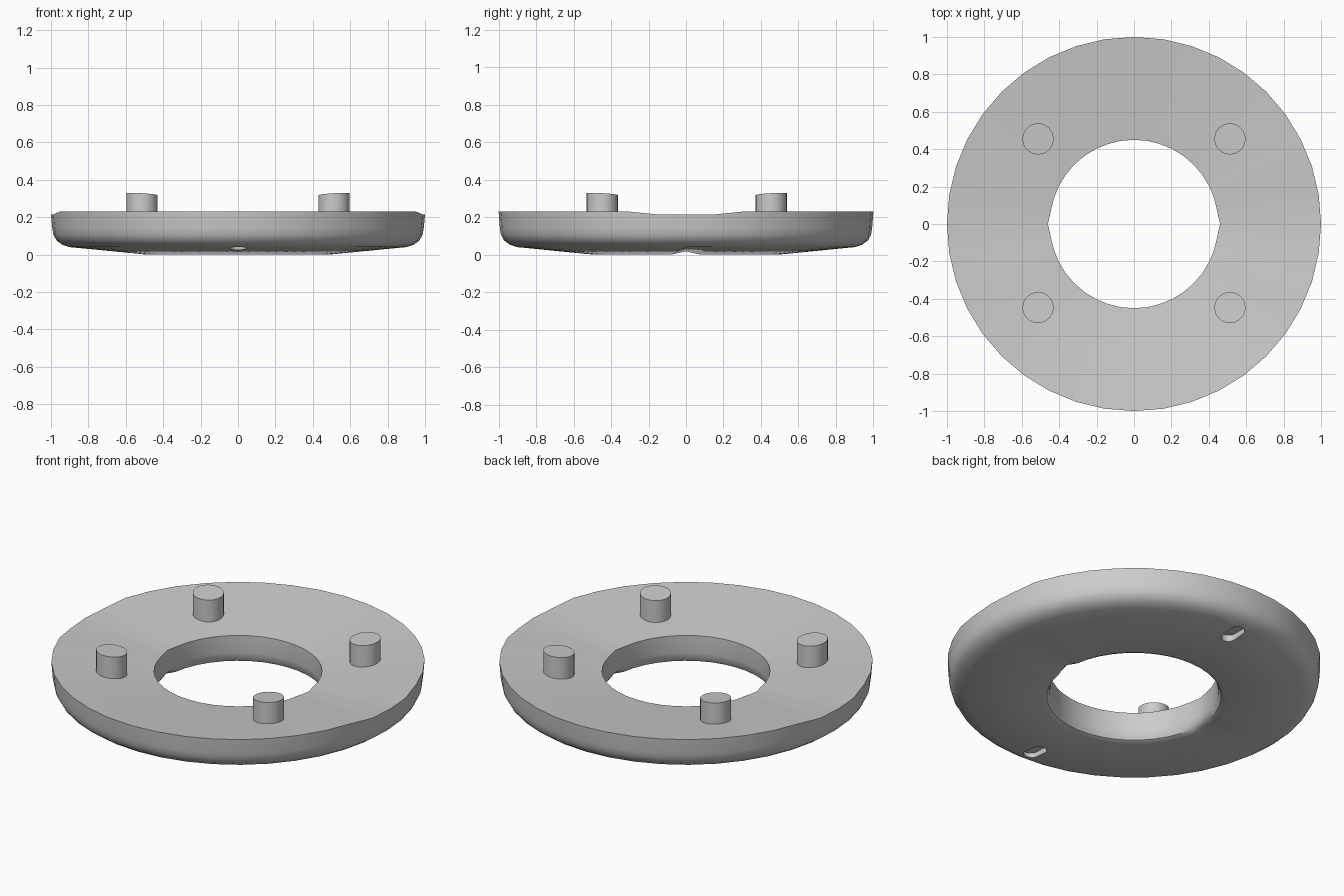
import bpy, bmesh, math
from mathutils import Vector

if "Cube" in bpy.data.objects:
    bpy.data.objects.remove(bpy.data.objects["Cube"])

SEG = 40


def make_object(name, bm):
    bmesh.ops.recalc_face_normals(bm, faces=bm.faces[:])
    mesh = bpy.data.meshes.new(name)
    bm.to_mesh(mesh)
    bm.free()
    ob = bpy.data.objects.new(name, mesh)
    bpy.context.collection.objects.link(ob)
    return ob


def smooth(ob):
    bpy.ops.object.select_all(action='DESELECT')
    ob.select_set(True)
    bpy.context.view_layer.objects.active = ob
    bpy.ops.object.shade_smooth_by_angle(angle=math.radians(35))


# Ring body: lathed cross-section (radius, height), top dished toward the hole
profile = [(0.45, 0.17), (0.45, 0.07), (0.455, 0.035), (0.468, 0.012), (0.495, 0.0),
           (0.90, 0.04), (0.94, 0.053), (0.97, 0.075), (0.987, 0.105), (0.993, 0.14),
           (1.0, 0.23)]
n = len(profile)
bm = bmesh.new()
rings = []
for i in range(SEG):
    a = 2 * math.pi * i / SEG
    half = i % (SEG // 2)
    side = half == 0
    near_side = half in (0, 1, SEG // 2 - 1)
    ring = []
    for j, (r, z) in enumerate(profile):
        # small relief of the hole and of the rim at the two sides
        if side and j < 4:
            r += 0.01
        if side and j in (3, 4):
            z += 0.018
        if near_side and j == n - 1:
            z -= 0.015
        ring.append(bm.verts.new((r * math.cos(a), r * math.sin(a), z)))
    rings.append(ring)
for i in range(SEG):
    p, q = rings[i], rings[(i + 1) % SEG]
    for j in range(n):
        k = (j + 1) % n
        bm.faces.new((p[j], q[j], q[k], p[k]))
body = make_object("ring_body", bm)

# Rounded slots in the underside, front and back
for s in (-1, 1):
    bm = bmesh.new()
    outline = []
    for i in range(20):
        a = 2 * math.pi * (i + 0.5) / 20
        y = 0.042 * math.sin(a)
        y += 0.033 if y > 0 else -0.033
        outline.append(bm.verts.new((0.042 * math.cos(a), s * 0.825 + y, -0.05)))
    face = bm.faces.new(outline)
    ext = bmesh.ops.extrude_face_region(bm, geom=[face])
    for v in ext["geom"]:
        if isinstance(v, bmesh.types.BMVert):
            v.co.z = 0.065
    cutter = make_object("slot_cutter", bm)
    cutter.hide_render = True
    mod = body.modifiers.new("slot", 'BOOLEAN')
    mod.operation = 'DIFFERENCE'
    mod.solver = 'EXACT'
    mod.object = cutter
    bpy.context.view_layer.objects.active = body
    bpy.ops.object.modifier_apply(modifier=mod.name)
    bpy.data.objects.remove(cutter)
smooth(body)

# Four pegs, tops tilted up toward the outside
for name, sx, y in (("back_left", -1, 0.455), ("back_right", 1, 0.455),
                    ("front_left", -1, -0.447), ("front_right", 1, -0.447)):
    bm = bmesh.new()
    bmesh.ops.create_cone(bm, cap_ends=True, segments=32, radius1=0.083,
                          radius2=0.083, depth=0.2)
    out = Vector((sx, 1 if y > 0 else -1))
    for v in bm.verts:
        if v.co.z > 0:
            v.co.z = 0.323 + 0.06 * v.co.xy.dot(out)
        else:
            v.co.z = 0.15
        v.co.x += sx * 0.513
        v.co.y += y
    smooth(make_object("peg_" + name, bm))
